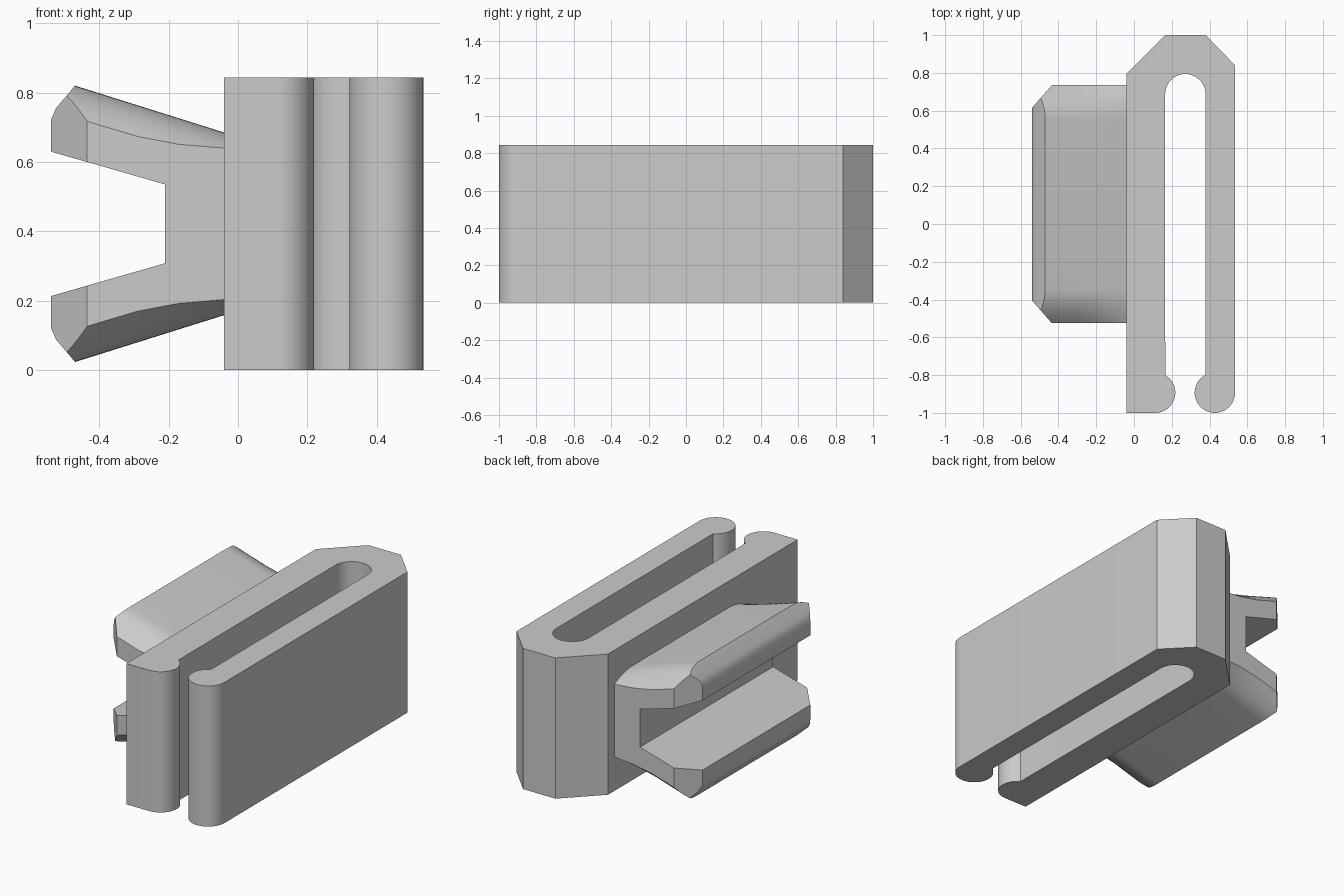
import bpy, bmesh
from math import cos, sin, radians
from mathutils import Vector

cube = bpy.data.objects.get("Cube")
if cube:
    bpy.data.objects.remove(cube)

HEIGHT = 0.843
MID = HEIGHT / 2

grey = bpy.data.materials.new("plain grey")
grey.use_nodes = True
colour = (0.6, 0.6, 0.6, 1)
grey.diffuse_color = colour
grey.node_tree.nodes["Principled BSDF"].inputs["Base Color"].default_value = colour


def finish(bm, name, angle):
    bmesh.ops.recalc_face_normals(bm, faces=bm.faces)
    mesh = bpy.data.meshes.new(name)
    bm.to_mesh(mesh)
    bm.free()
    mesh.materials.append(grey)
    obj = bpy.data.objects.new(name, mesh)
    bpy.context.collection.objects.link(obj)
    bpy.ops.object.select_all(action='DESELECT')
    obj.select_set(True)
    bpy.context.view_layer.objects.active = obj
    bpy.ops.object.shade_smooth_by_angle(angle=radians(angle))
    return obj


def arc(cx, cy, r, start, end, steps=20):
    angles = [radians(start + (end - start) * i / steps) for i in range(steps + 1)]
    return [(cx + r * cos(a), cy + r * sin(a)) for a in angles]


# Slotted clip: one closed outline with two beaded lips, extruded upwards
outline = [(-0.04, -1)]
outline += arc(0.112, -0.893, 0.107, -90, 60)
outline += arc(0.272, 0.687, 0.107, 180, 0)
outline += arc(0.428, -0.893, 0.107, 117, 360, 28)
outline += [(0.535, 0.84), (0.38, 1), (0.165, 1), (-0.04, 0.795)]

bm = bmesh.new()
base = bm.faces.new([bm.verts.new((x, y, 0)) for x, y in outline])
up = bmesh.ops.extrude_face_region(bm, geom=[base])["geom"]
bmesh.ops.translate(bm, vec=(0, 0, HEIGHT),
                    verts=[v for v in up if isinstance(v, bmesh.types.BMVert)])
finish(bm, "slotted_clip", 25)

# Forked jaw: upper half lofted along y, lower half mirrored
JAW_Y, HALF, FLAT = 0.105, 0.63, 0.45
# x and how far the outer face drops at the jaw ends
drops = [(0.0, 0.035), (-0.04, 0.045), (-0.17, 0.075), (-0.29, 0.09),
         (-0.435, 0.092), (-0.54, 0.092)]


def section(h):
    s = max(0, (abs(h) - FLAT) / (HALF - FLAT))
    pts = [(x, 0.685 - 0.314 * (x + 0.04) - d * s ** 2) for x, d in drops]
    return pts + [(-0.54, 0.63), (-0.21, 0.535), (-0.21, MID), (0, MID)]


steps = 8
rim = [FLAT + (HALF - FLAT) * i / steps for i in range(steps + 1)]
stations = [-h for h in reversed(rim)] + rim

bm = bmesh.new()
rings = [[bm.verts.new((x, JAW_Y + h, z - MID)) for x, z in section(h)]
         for h in stations]
for a, b in zip(rings, rings[1:]):
    for i in range(len(a) - 2):
        bm.faces.new((a[i], a[i + 1], b[i + 1], b[i]))
bm.faces.new(rings[0])
bm.faces.new(rings[-1])


def slice_off(point, normal):
    cut = bmesh.ops.bisect_plane(
        bm, geom=bm.verts[:] + bm.edges[:] + bm.faces[:], dist=1e-5,
        plane_co=point, plane_no=Vector(normal).normalized(), clear_outer=True)
    edges = [e for e in cut["geom_cut"]
             if isinstance(e, bmesh.types.BMEdge) and e.is_boundary]
    if edges:
        bmesh.ops.edgenet_fill(bm, edges=edges)


# Bevelled lip along the tip, then angled corners at both ends
slice_off((-0.47, 0, 0.82 - MID), (-0.065, 0, 0.055))
slice_off((-0.525, 0, 0.755 - MID), (-0.035, 0, 0.015))
for side in (-1, 1):
    slice_off((-0.435, JAW_Y + side * HALF, 0), (-0.12, side * 0.105, 0))

jaw = finish(bm, "forked_jaw", 28)
jaw.location.z = MID
mirror = jaw.modifiers.new("lower_half", 'MIRROR')
mirror.use_axis = (False, False, True)
mirror.merge_threshold = 0.0005
